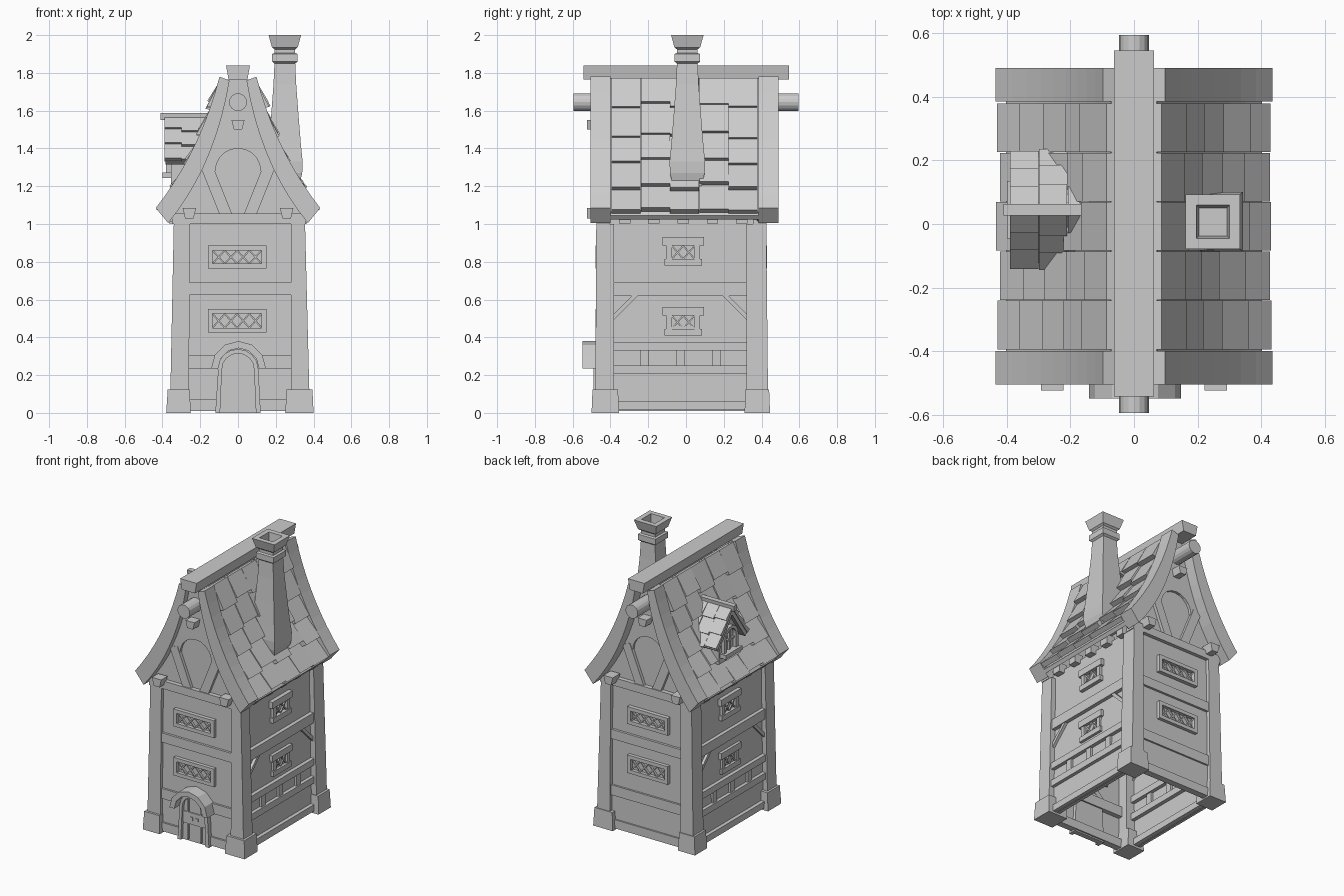
import bpy, bmesh, math, random
from mathutils import Vector

if "Cube" in bpy.data.objects:
    bpy.data.objects.remove(bpy.data.objects["Cube"])
random.seed(4)

# face frames: u along the face, v up, d outward distance from the origin
AXES = {'front': lambda u, v, d: (u, -d, v), 'back': lambda u, v, d: (u, d, v),
        'right': lambda u, v, d: (d, u, v), 'left': lambda u, v, d: (-d, u, v)}
WALL = {'front': .455, 'back': .405, 'right': .33, 'left': .315}


def finish(name, bm):
    bmesh.ops.recalc_face_normals(bm, faces=bm.faces)
    me = bpy.data.meshes.new(name)
    bm.to_mesh(me)
    bm.free()
    ob = bpy.data.objects.new(name, me)
    bpy.context.collection.objects.link(ob)
    return ob


def prism(name, face, poly, d0, d1):
    bm, f = bmesh.new(), AXES[face]
    a = [bm.verts.new(f(u, v, d0)) for u, v in poly]
    b = [bm.verts.new(f(u, v, d1)) for u, v in poly]
    bm.faces.new(a)
    bm.faces.new(b)
    for i in range(len(a)):
        j = (i + 1) % len(a)
        bm.faces.new((a[i], a[j], b[j], b[i]))
    return finish(name, bm)


def rect(name, face, u0, u1, v0, v1, d0, d1):
    return prism(name, face, [(u0, v0), (u1, v0), (u1, v1), (u0, v1)], d0, d1)


def bar(name, face, p, q, w, d0, d1):
    p, q = Vector(p), Vector(q)
    n = (q - p).normalized().orthogonal() * w / 2
    return prism(name, face, [p - n, q - n, q + n, p + n], d0, d1)


def loft(name, rings, caps=True):
    """Stack of rectangles (x0, x1, y0, y1, z)."""
    bm, prev, first = bmesh.new(), None, None
    for x0, x1, y0, y1, z in rings:
        r = [bm.verts.new(c) for c in ((x0, y0, z), (x1, y0, z), (x1, y1, z), (x0, y1, z))]
        if prev:
            for i in range(4):
                bm.faces.new((prev[i], prev[(i + 1) % 4], r[(i + 1) % 4], r[i]))
        first, prev = first or r, r
    if caps:
        bm.faces.new(first)
        bm.faces.new(prev)
    return finish(name, bm)


def arc(cu, cv, r, n, a0=0, a1=math.pi):
    return [(cu + r * math.cos(a0 + (a1 - a0) * i / n), cv + r * math.sin(a0 + (a1 - a0) * i / n))
            for i in range(n + 1)]


def lattice(face, u0, u1, v0, v1, n, d0, d1):
    w = (u1 - u0) / n
    for i in range(n):
        a, b = u0 + i * w, u0 + (i + 1) * w
        bar('window_lattice', face, (a, v0), (b, v1), .008, d0, d1)
        bar('window_lattice', face, (a, v1), (b, v0), .008, d0, d1)


# tapered wall shell, open underneath
loft('walls', [(-.325, .34, -.458, .41, .01), (-.31, .322, -.452, .4, 1.03)], caps=False)

# corner posts and their footings
for (bx0, bx1, tx0, tx1, fx0, fx1) in ((-.36, -.26, -.34, -.255, -.38, -.25), (.28, .38, .28, .355, .25, .40)):
    for (by0, by1, ty0, ty1, fy0, fy1) in ((-.48, -.38, -.475, -.38, -.5, -.355),
                                           (.32, .435, .32, .425, .31, .445)):
        loft('corner_post', [(bx0, bx1, by0, by1, .02), (tx0, tx1, ty0, ty1, 1.0)])
        loft('post_footing', [(fx0, fx1, fy0, fy1, 0), (fx0 + .008, fx1 - .006, fy0 + .005, fy1 - .005, .125)])

# front and back walls: rails and wide lattice windows
for face in ('front', 'back'):
    d = WALL[face]
    for v0, v1 in ((.01, .07), (.235, .305), (.625, .69)):
        rect('wall_rail', face, -.27, .29, v0, v1, d - .03, d + .015)
    rect('gable_beam', face, -.35, .36, 1.0, 1.055, d - .05, d + .02)
    for v0, v1 in ((.765, .885), (.425, .55)):
        u0, u1, b = -.16, .15, .025
        rect('window_frame', face, u0, u1, v0, v0 + b, d - .01, d + .024)
        rect('window_frame', face, u0, u1, v1 - b, v1, d - .01, d + .024)
        rect('window_frame', face, u0, u0 + b, v0 + b, v1 - b, d - .01, d + .024)
        rect('window_frame', face, u1 - b, u1, v0 + b, v1 - b, d - .01, d + .024)
        lattice(face, u0 + b, u1 - b, v0 + b, v1 - b, 4, d, d + .014)

# side walls: rails, studs, corner braces, small windows, rafter ends
for face in ('right', 'left'):
    d = WALL[face]
    for v0, v1, o in ((.015, .06, .035), (.205, .25, .03), (.33, .375, .03), (.62, .69, .025)):
        rect('wall_rail', face, -.39, .33, v0, v1, d - .02, d + o)
    for u in (-.22, -.03, .16):
        rect('wall_stud', face, u - .022, u + .022, .25, .33, d - .01, d + .02)
    bar('corner_brace', face, (-.39, .50), (-.26, .63), .022, d - .01, d + .02)
    bar('corner_brace', face, (.33, .50), (.20, .63), .022, d - .01, d + .02)
    for v in (.78, .41):
        c = -.015
        rect('window_lintel', face, c - .11, c + .11, v + .105, v + .15, d - .01, d + .022)
        rect('window_sill', face, c - .1, c + .1, v, v + .035, d - .01, d + .022)
        for s in (-1, 1):
            bar('window_jamb', face, (c + s * .075, v + .03), (c + s * .075, v + .11), .03, d - .01, d + .016)
        lattice(face, c - .06, c + .06, v + .035, v + .105, 2, d, d + .01)
    for i in range(5):
        u = -.325 + i * .155
        rect('rafter_end', face, u - .03, u + .03, 1.003, 1.065, d - .03, .365)

# door with frame, hood and handles
F = WALL['front']
jamb = [(-.12, 0), (-.105, .23)] + arc(0, .23, .108, 8)[::-1] + [(.12, 0)]
hole = [(.095, 0)] + arc(0, .23, .085, 8) + [(-.095, 0)]
prism('door_frame', 'front', jamb + hole, F - .02, F + .035)
prism('door', 'front', [(.1, 0)] + arc(0, .23, .095, 8) + [(-.1, 0)], F - .02, F + .015)
for x in (-.05, .05):
    rect('door_strip', 'front', x - .006, x + .006, .01, .29, F, F + .022)
rect('door_rail', 'front', -.088, .088, .12, .2, F, F + .022)
for x in (-.02, .02):
    rect('door_handle', 'front', x - .01, x + .01, .15, .172, F, F + .028)
prism('door_hood', 'front', arc(.003, .235, .145, 6) + arc(.003, .235, .108, 6)[::-1], F - .02, .548)


# roof curve: t from eave to ridge, k from the inner to the outer edge of the bargeboard
def curve(t, k):
    def bez(a, b, c):
        return Vector(a) * (1 - t) ** 2 + Vector(b) * 2 * t * (1 - t) + Vector(c) * t * t
    return bez((.37, 1.005), (.12, 1.307), (.045, 1.76)).lerp(bez((.435, 1.085), (.20, 1.385), (.098, 1.78)), k)


def strip(k0, k1, s, n=9):
    a = [curve(i / n, k0) for i in range(n + 1)] + [curve(i / n, k1) for i in range(n, -1, -1)]
    return [(s * p.x, p.y) for p in a]


half = [curve(i / 9, .3) for i in range(10)]
plate = [curve(i / 10, .2) for i in range(4, 11)]
for face, d0, d1 in (('front', .40, .505), ('back', .385, .49)):
    d = WALL[face]
    prism('gable_wall', face, [(.33, 1.0)] + [(p.x, p.y) for p in half] +
          [(-p.x, p.y) for p in half[::-1]] + [(-.33, 1.0)], d - .03, d - .01)
    prism('gable_arch', face, [(p.x, p.y) for p in plate] + [(-p.x, p.y) for p in plate[::-1]] +
          arc(0, 1.28, .12, 10)[::-1], d - .02, d + .008)
    prism('gable_key', face, [(-.022, 1.5), (.022, 1.5), (.034, 1.55), (-.034, 1.55)], d,
          .525 if face == 'front' else .48)
    for s in (-1, 1):
        prism('bargeboard', face, strip(0, 1, s), d0, d1)
        bar('gable_brace', face, (s * .168, 1.31), (s * .06, 1.04), .062, d - .02, d + .012)
        prism('beam_end', face, [(s * .235, 1.03), (s * .28, 1.03), (s * .293, 1.085), (s * .222, 1.085)],
              d, .523 if face == 'front' else .485)

# roof deck and stepped tiles
for s in (-1, 1):
    prism('roof_deck', 'front', strip(.25, .5, s), -.395, .41)
    for col in range(5):
        y0 = -.395 + col * .155
        for row in range(5):
            j = (.03 if col % 2 else 0) + random.uniform(-.012, .012)
            t0 = max(.012, row / 5 + j)
            t1 = min(1, (row + 1) / 5 + .05 + j)
            a, b = curve(t0, .48), curve(t1, .48)
            n = Vector((b.y - a.y, a.x - b.x)).normalized()
            lift = random.uniform(.054, .064) - (.014 if row == 0 else 0)
            quad = [a + n * .01, a + n * lift, b + n * .016, b - n * .01]
            prism('roof_tile', 'back', [(s * p.x, p.y) for p in quad], y0 + .001, y0 + .154)

# ridge beam and pole
prism('ridge_beam', 'back', [(-.05, 1.765), (.05, 1.765), (.063, 1.838), (-.063, 1.838)], -.543, .545)
bm = bmesh.new()
bmesh.ops.create_cone(bm, cap_ends=True, segments=16, radius1=.047, radius2=.047, depth=1.19)
pole = finish('ridge_pole', bm)
pole.rotation_euler.x = math.pi / 2
pole.location = (0, 0, 1.645)

# chimney with collar, flared cap and flue
prof = [(.075, 1.2), (.092, 1.27), (.094, 1.33), (.085, 1.42), (.072, 1.58), (.06, 1.74), (.055, 1.85), (.068, 1.86),
        (.068, 1.9), (.055, 1.905), (.055, 1.925), (.068, 1.935), (.086, 2.0), (.052, 2.0), (.044, 1.92)]
loft('chimney', [(.248 - h, .248 + h, .007 - h, .007 + h, z) for h, z in prof])

# dormer on the left slope
C = .045
prism('dormer_body', 'left', [(C - .1, 1.2), (C + .1, 1.2), (C + .1, 1.42), (C, 1.54), (C - .1, 1.42)], .17, .355)
prism('dormer_ridge', 'left', [(C - .014, 1.55), (C + .014, 1.55), (C + .018, 1.588), (C - .018, 1.588)], .14, .41)
for s in (-1, 1):
    top, low = Vector((C, 1.565)), Vector((C + s * .165, 1.33))
    n = Vector((s * .82, .57))
    bar('dormer_bargeboard', 'left', top - n * .012, low - n * .012, .03, .15, .385)
    for col, (d0, d1) in enumerate(((.14, .208), (.21, .298), (.3, .39))):
        for row in range(3):
            o = (.03 if col % 2 else -.02) + random.uniform(-.02, .02)
            a = top.lerp(low, max(0, row / 3 - .04 + o))
            b = top.lerp(low, (row + 1) / 3 + o)
            prism('dormer_tile', 'left', [a - n * .002, a + n * .01, b + n * .028, b - n * .002], d0, d1)
prism('dormer_window_frame', 'left', arc(C, 1.365, .075, 8) + [(C - .075, 1.25), (C - .052, 1.25)] +
      arc(C, 1.365, .052, 8)[::-1] + [(C + .052, 1.25), (C + .075, 1.25)], .34, .38)
rect('dormer_sill', 'left', C - .09, C + .09, 1.243, 1.272, .33, .40)
rect('dormer_muntin', 'left', C - .006, C + .006, 1.26, 1.42, .345, .368)
rect('dormer_muntin', 'left', C - .055, C + .055, 1.335, 1.347, .345, .368)
